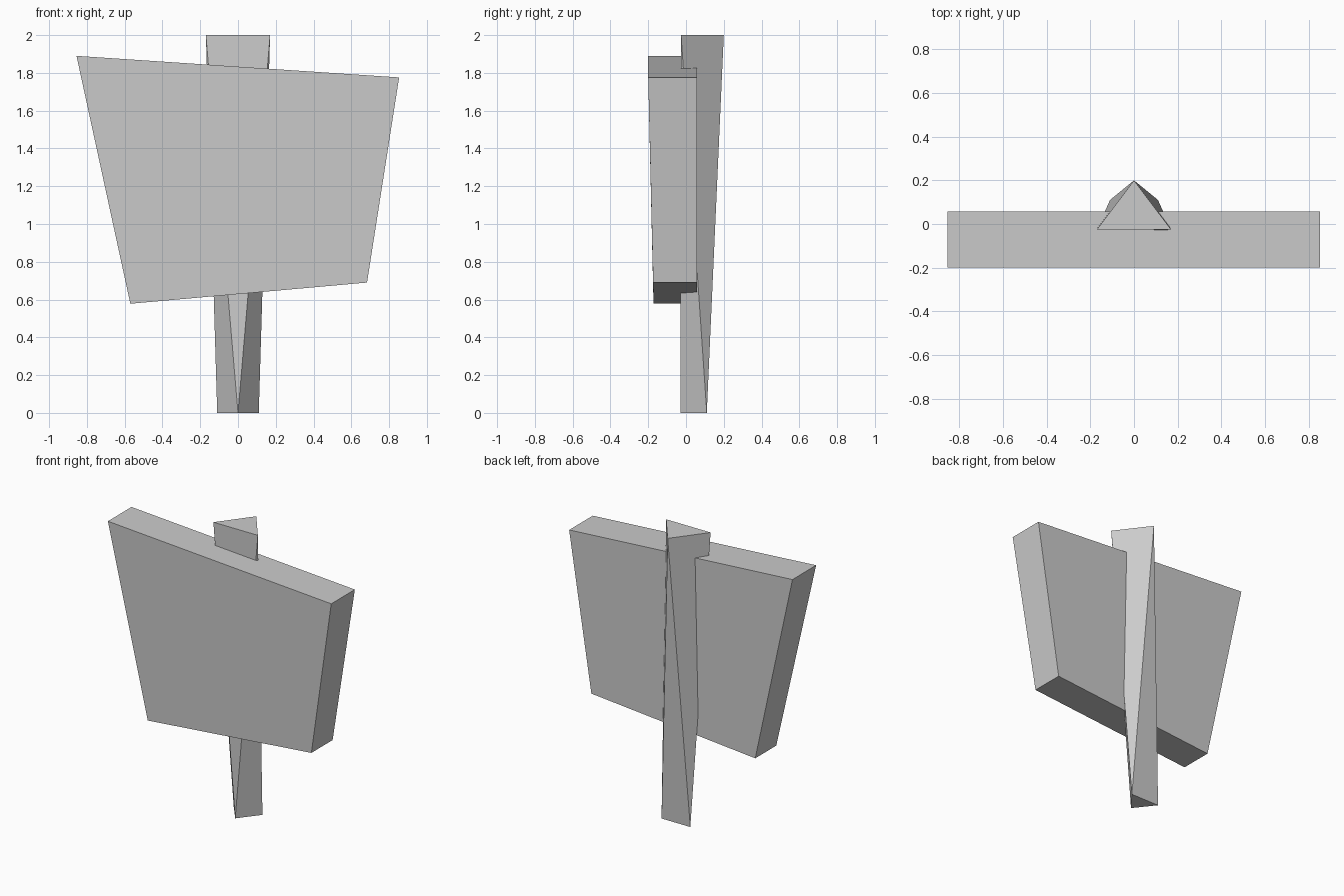
import bpy
import bmesh

cube = bpy.data.objects.get("Cube")
if cube:
    bpy.data.objects.remove(cube, do_unlink=True)

grey = bpy.data.materials.new("plain_grey")
grey.use_nodes = True
colour = (0.6, 0.6, 0.6, 1)
grey.diffuse_color = colour
grey.node_tree.nodes["Principled BSDF"].inputs["Base Color"].default_value = colour


def hull_part(name, points):
    """Build a flat-faced convex part from its corner points."""
    bm = bmesh.new()
    for p in points:
        bm.verts.new(p)
    bmesh.ops.convex_hull(bm, input=bm.verts[:])
    bmesh.ops.dissolve_limit(bm, angle_limit=0.02, verts=bm.verts[:], edges=bm.edges[:])
    bmesh.ops.recalc_face_normals(bm, faces=bm.faces[:])
    mesh = bpy.data.meshes.new(name)
    bm.to_mesh(mesh)
    bm.free()
    mesh.materials.append(grey)
    obj = bpy.data.objects.new(name, mesh)
    bpy.context.collection.objects.link(obj)
    return obj


# Post: three-sided, with the triangle flipped between bottom and top
bottom = [(0, -0.03, 0), (0.11, 0.11, 0), (-0.11, 0.11, 0)]
top = [(0, 0.2, 2), (0.17, -0.026, 2), (-0.17, -0.026, 2)]
hull_part("post", bottom + top)

# Sign board: crooked four-sided slab, a little thicker at the top
back_y = 0.058
outline = [(-0.855, 1.89, -0.2), (0.853, 1.776, -0.2),
           (0.683, 0.69, -0.174), (-0.57, 0.578, -0.172)]
hull_part("sign_board", [(x, y, z) for x, z, front_y in outline for y in (front_y, back_y)])
